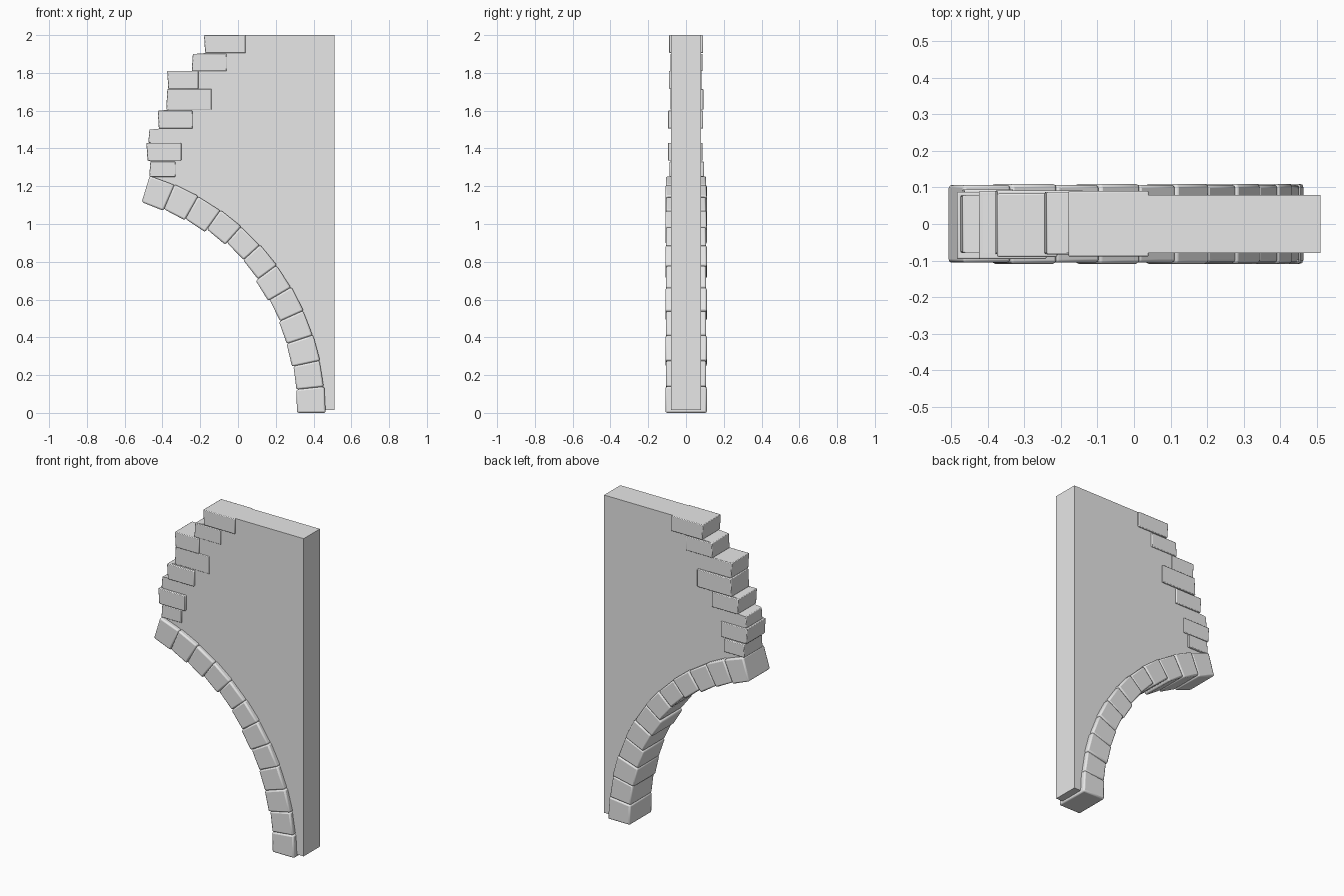
import bpy
import bmesh
import math
from mathutils import Vector

if "Cube" in bpy.data.objects:
    bpy.data.objects.remove(bpy.data.objects["Cube"])

stone = bpy.data.materials.new("grey stone")
stone.use_nodes = True
GREY = (0.8, 0.8, 0.8, 1)
stone.diffuse_color = GREY
stone.node_tree.nodes["Principled BSDF"].inputs["Base Color"].default_value = GREY

CENTRE_X = -0.851      # arch centre, at ground level
OUTER = 1.315
BLOCKS = 12
SWEEP = math.radians(73)


def arch_point(radius, angle):
    return (CENTRE_X + radius * math.cos(angle), radius * math.sin(angle))


def slab(name, outline, front, back, bevel=0.0):
    """Extrude an x-z outline from y = front to y = back."""
    bm = bmesh.new()
    face = bm.faces.new([bm.verts.new((x, front, z)) for x, z in outline])
    result = bmesh.ops.extrude_face_region(bm, geom=[face])
    moved = [v for v in result["geom"] if isinstance(v, bmesh.types.BMVert)]
    bmesh.ops.translate(bm, verts=moved, vec=Vector((0, back - front, 0)))
    bmesh.ops.recalc_face_normals(bm, faces=bm.faces)
    mesh = bpy.data.meshes.new(name)
    bm.to_mesh(mesh)
    bm.free()
    mesh.materials.append(stone)
    obj = bpy.data.objects.new(name, mesh)
    bpy.context.collection.objects.link(obj)
    if bevel:
        mod = obj.modifiers.new("worn edges", "BEVEL")
        mod.width = bevel
        mod.segments = 2
        bpy.context.view_layer.objects.active = obj
        obj.select_set(True)
        bpy.ops.object.shade_smooth_by_angle(angle=math.radians(35))
        obj.select_set(False)
    return obj


# Broken courses: bottom, top, left end, right end, front and back faces
courses = [
    (1.25, 1.33, -0.47, -0.33, -0.087, 0.095),
    (1.335, 1.43, -0.485, -0.30, -0.096, 0.088),
    (1.43, 1.50, -0.475, -0.38, -0.079, 0.079),
    (1.505, 1.60, -0.425, -0.24, -0.096, 0.090),
    (1.605, 1.715, -0.38, -0.14, -0.083, 0.092),
    (1.715, 1.81, -0.375, -0.21, -0.090, 0.083),
    (1.81, 1.90, -0.245, -0.06, -0.083, 0.088),
    (1.905, 2.0, -0.18, 0.04, -0.089, 0.090),
]

# Wall: arch curve below, stepped broken edge at the left
outline = [(0.51, 0.015)]
outline += [arch_point(1.26, SWEEP * i / 24) for i in range(25)]
outline[1] = (outline[1][0], 0.015)
for bottom, top, left, right, front, back in courses:
    outline += [(left + 0.012, bottom), (left + 0.012, top)]
outline[-1] = (outline[-1][0], 2.0)
outline.append((0.51, 2.0))
slab("wall", outline, -0.08, 0.08)

# Stepped broken stones
for i, (bottom, top, left, right, front, back) in enumerate(courses):
    lean = 0.006 if i % 2 else -0.006
    shape = [(left + max(lean, 0), bottom), (right, bottom),
             (right, top), (left - min(lean, 0), top)]
    slab(f"broken_stone_{i + 1}", shape, front, back, 0.004)

# Arch stones, each slightly uneven on the inner side
inner_radii = [1.163, 1.167, 1.163, 1.168, 1.178, 1.172,
               1.190, 1.196, 1.186, 1.172, 1.168, 1.163]
step = SWEEP / BLOCKS
for i, inner in enumerate(inner_radii):
    a, b = i * step, (i + 1) * step
    shift = 0.003 if i % 2 else 0.0
    shape = [arch_point(inner, a), arch_point(OUTER - shift, a),
             arch_point(OUTER - shift, b), arch_point(inner + 0.004, b)]
    slab(f"arch_stone_{i + 1}", shape, -0.109 + shift, 0.11 - shift, 0.009)
